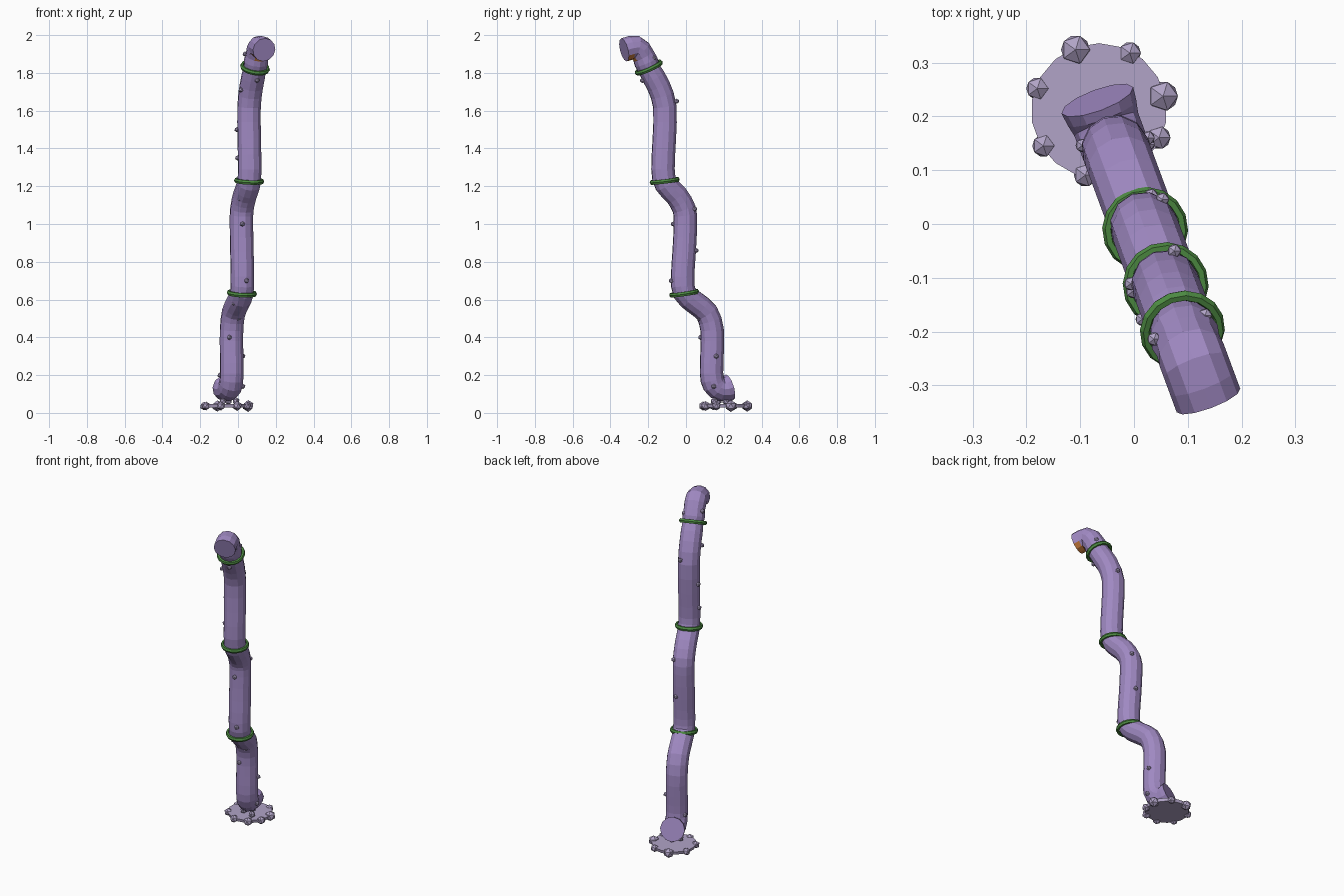
import bpy, bmesh, math
from mathutils import Vector, Matrix

cube = bpy.data.objects.get("Cube")
if cube:
    bpy.data.objects.remove(cube, do_unlink=True)


def material(name, rgb):
    m = bpy.data.materials.new(name)
    m.use_nodes = True
    m.diffuse_color = (*rgb, 1)
    m.node_tree.nodes["Principled BSDF"].inputs["Base Color"].default_value = (*rgb, 1)
    return m


PURPLE = material("purple", (0.35, 0.25, 0.54))
PALE = material("pale lavender", (0.44, 0.37, 0.57))
GREEN = material("green", (0.075, 0.26, 0.055))
ORANGE = material("orange", (0.58, 0.2, 0.045))


def add_object(name, bm, *mats):
    bmesh.ops.recalc_face_normals(bm, faces=bm.faces)
    mesh = bpy.data.meshes.new(name)
    bm.to_mesh(mesh)
    bm.free()
    for m in mats:
        mesh.materials.append(m)
    ob = bpy.data.objects.new(name, mesh)
    bpy.context.collection.objects.link(ob)
    return ob


# The whole pipe bends in one upright plane
SIDE = Vector((1, 0.37, 0)).normalized()


def on_plane(y, z):
    return Vector((0.017 - 0.37 * y, y, z))


# Centre line from the bottom flange to the top mouth: y, z
PATH = [on_plane(y, z) for y, z in (
    (0.23, 0.135), (0.185, 0.125), (0.148, 0.15), (0.135, 0.21), (0.138, 0.32),
    (0.138, 0.44), (0.11, 0.53), (0.045, 0.585), (-0.008, 0.635), (-0.018, 0.72),
    (-0.01, 0.85), (-0.003, 1.0), (-0.01, 1.08), (-0.05, 1.15), (-0.105, 1.21),
    (-0.122, 1.29), (-0.115, 1.45), (-0.112, 1.62), (-0.145, 1.73), (-0.195, 1.82),
    (-0.225, 1.89), (-0.265, 1.935), (-0.328, 1.922))]


def smooth_path(pts, steps):
    ends = [2 * pts[0] - pts[1]] + pts + [2 * pts[-1] - pts[-2]]
    out = []
    for a, b, c, d in zip(ends, ends[1:], ends[2:], ends[3:]):
        for k in range(steps):
            t = k / steps
            out.append(0.5 * (2 * b + (c - a) * t + (2 * a - 5 * b + 4 * c - d) * t * t
                              + (3 * b - a - 3 * c + d) * t ** 3))
    return out + [pts[-1]]


# Pipe
centres = smooth_path(PATH, 2)
last = len(centres) - 1
SIDES = 12
RADIUS = 0.063
flare = {0: 0.071, 1: 0.068, last - 6: 0.06, last - 5: 0.065, last - 4: 0.061}
bm = bmesh.new()
loops = []
for i, c in enumerate(centres):
    tangent = (centres[min(i + 1, last)] - centres[max(i - 1, 0)]).normalized()
    if i == last:
        tangent = Vector((0.36, -0.96, -0.25)).normalized()
    up = tangent.cross(SIDE).normalized()
    r = flare.get(i, RADIUS)
    loops.append([bm.verts.new(c + r * (SIDE * math.cos(a) + up * math.sin(a)))
                  for a in (math.tau * k / SIDES for k in range(SIDES))])
for a, b in zip(loops, loops[1:]):
    for k in range(SIDES):
        n = (k + 1) % SIDES
        bm.faces.new((a[k], a[n], b[n], b[k]))
caps = [bm.faces.new(loops[0]), bm.faces.new(loops[-1])]
bmesh.ops.recalc_face_normals(bm, faces=bm.faces)
for f in bm.faces:
    mid = f.calc_center_median()
    if f not in caps and mid.y < -0.27 and mid.z > 1.8 and f.normal.z < -0.6:
        f.material_index = 1
add_object("pipe", bm, PURPLE, ORANGE)


# Green clamp rings
def clamp_ring(name, y, z, tilt, major=0.07, minor=0.01, segs=16, tube=6):
    axis = Vector((-0.37 * tilt, tilt, 1)).normalized()
    up = axis.cross(SIDE).normalized()
    bm = bmesh.new()
    grid = []
    for i in range(segs):
        a = math.tau * i / segs
        out = SIDE * math.cos(a) + up * math.sin(a)
        grid.append([bm.verts.new(on_plane(y, z) + out * (major + minor * math.cos(b))
                                  + axis * 1.3 * minor * math.sin(b))
                     for b in (math.tau * j / tube for j in range(tube))])
    for i in range(segs):
        p, q = grid[i], grid[(i + 1) % segs]
        for j in range(tube):
            n = (j + 1) % tube
            bm.faces.new((p[j], q[j], q[n], p[n]))
    add_object(name, bm, GREEN)


clamp_ring("lower_ring", -0.01, 0.633, -0.15)
clamp_ring("middle_ring", -0.113, 1.228, -0.12)
clamp_ring("upper_ring", -0.197, 1.828, -0.45)


# Faceted knobs
def knob(bm, pos, r):
    bmesh.ops.create_icosphere(bm, subdivisions=1, radius=r, matrix=Matrix.Translation(pos))


# Small rivets on the pipe: height, compass angle
bm = bmesh.new()
for z, angle in ((0.3, 20), (0.4, -100), (0.5, -60), (0.56, 100), (0.58, -110),
                 (0.7, -70), (0.86, 80), (1.0, -85), (1.08, 60), (1.13, -105),
                 (1.2, 110), (1.35, 185), (1.5, 180), (1.65, 75), (1.71, -150),
                 (1.76, -70), (1.88, 60), (1.9, 170), (0.2, 170), (0.14, 0)):
    c = min(centres[4:last - 3], key=lambda p: abs(p.z - z))
    a = math.radians(angle)
    knob(bm, Vector((c.x, c.y, z)) + 0.064 * Vector((math.cos(a), math.sin(a), 0)), 0.014)
add_object("rivets", bm, PALE)

# Base plate
BASE = Vector((-0.065, 0.21, 0.037))
bm = bmesh.new()
bmesh.ops.create_cone(bm, cap_ends=True, segments=18, radius1=0.122, radius2=0.126,
                      depth=0.018, matrix=Matrix.Translation(BASE))
add_object("base_plate", bm, PALE)

# Knobs around the plate rim: compass angle, size
bm = bmesh.new()
for angle, r in ((13, 0.031), (62, 0.023), (111, 0.03), (160, 0.023), (212, 0.023),
                 (258, 0.024), (300, 0.026), (336, 0.024)):
    a = math.radians(angle)
    knob(bm, BASE + Vector((math.cos(a), math.sin(a), -0.004)) * 0.122, r)
add_object("rim_knobs", bm, PALE)

# Stub knobs between plate and pipe
bm = bmesh.new()
for x, y in ((-0.08, 0.17), (-0.01, 0.15), (-0.05, 0.21)):
    knob(bm, Vector((x, y, 0.062)), 0.02)
add_object("support_knobs", bm, PALE)
